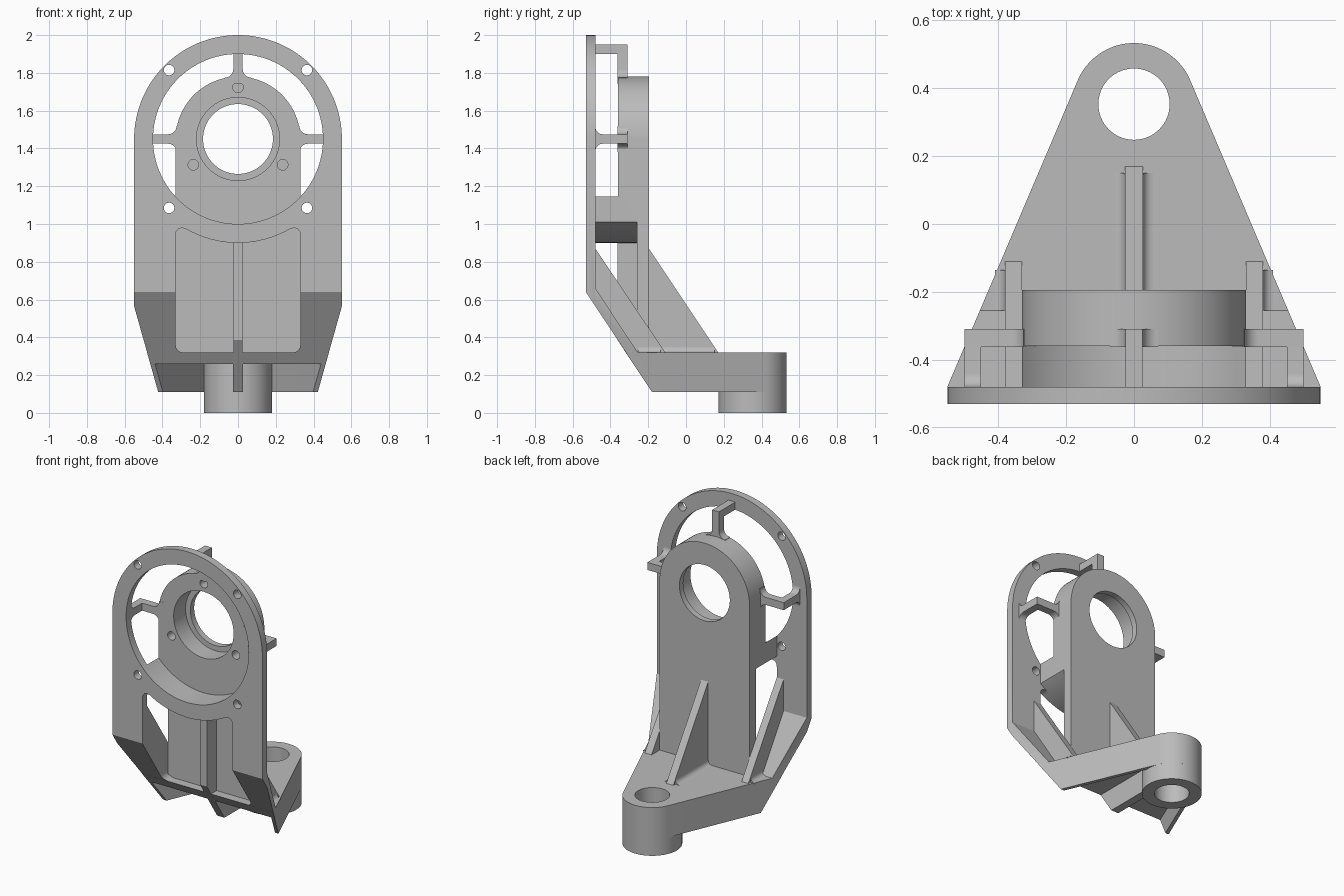
import bpy, bmesh
from math import sin, cos, pi, radians, atan2, acos, hypot
from mathutils import Matrix, Vector

if "Cube" in bpy.data.objects:
    bpy.data.objects.remove(bpy.data.objects["Cube"])

metal = bpy.data.materials.new("light_grey_metal")
metal.use_nodes = True
metal.diffuse_color = (0.5, 0.5, 0.5, 1)
metal.node_tree.nodes["Principled BSDF"].inputs["Base Color"].default_value = (0.5, 0.5, 0.5, 1)
parts = []
AXIS_Z = 1.45   # height of the bearing axis


def prism(name, pts, axis, a, b, keep=True):
    """Extrude a 2D outline along an axis from a to b."""
    place = {"x": lambda p, d: (d, p[0], p[1]),
             "y": lambda p, d: (p[0], d, p[1]),
             "z": lambda p, d: (p[0], p[1], d)}[axis]
    bm = bmesh.new()
    low = [bm.verts.new(place(p, a)) for p in pts]
    high = [bm.verts.new(place(p, b)) for p in pts]
    bm.faces.new(low)
    bm.faces.new(high)
    n = len(pts)
    for i in range(n):
        j = (i + 1) % n
        bm.faces.new((low[i], low[j], high[j], high[i]))
    bmesh.ops.recalc_face_normals(bm, faces=bm.faces)
    me = bpy.data.meshes.new(name)
    bm.to_mesh(me)
    bm.free()
    me.materials.append(metal)
    ob = bpy.data.objects.new(name, me)
    bpy.context.collection.objects.link(ob)
    if keep:
        parts.append(ob)
    return ob


def arc(cx, cy, r, start, end, n=24):
    return [(cx + r * cos(radians(start + (end - start) * i / n)),
             cy + r * sin(radians(start + (end - start) * i / n))) for i in range(n + 1)]


def circle(cx, cy, r, n=64):
    return arc(cx, cy, r, 0, 360, n)[:-1]


def box2d(x0, y0, x1, y1):
    return [(x0, y0), (x1, y0), (x1, y1), (x0, y1)]


def combine(ob, tool, op="DIFFERENCE"):
    """Apply a boolean and discard the tool."""
    m = ob.modifiers.new("cut", "BOOLEAN")
    m.object, m.operation, m.solver = tool, op, "EXACT"
    bpy.context.view_layer.update()
    dg = bpy.context.evaluated_depsgraph_get()
    me = bpy.data.meshes.new_from_object(ob.evaluated_get(dg))
    ob.modifiers.clear()
    ob.data = me
    bpy.data.objects.remove(tool)


def cut(ob, pts, axis, a, b, op="DIFFERENCE"):
    combine(ob, prism("cutter", pts, axis, a, b, False), op)


def arch(r, bottom):
    return [(-r, bottom), (r, bottom)] + arc(0, AXIS_Z, r, 0, 180, 64)


def plan(half_width, r):
    """Tapered foot outline with straight sides tangent to a round tip."""
    cy, py = 0.353, -0.48
    dist = hypot(half_width, py - cy)
    t = (atan2(py - cy, half_width) + acos(r / dist)) * 180 / pi
    return ([(-half_width, -0.6), (half_width, -0.6), (half_width, py)]
            + arc(0, cy, r, t, 180 - t, 40) + [(-half_width, py)])


# Front plate with its sloping lower flank
plate = prism("front_plate", [(-0.53, 2.05), (-0.53, 0.64), (-0.278, 0.26), (-0.215, 0.26),
                              (-0.48, 0.66), (-0.48, 2.05)], "x", -0.6, 0.6)
cut(plate, arch(0.55, 0.1), "y", -0.7, 0, "INTERSECT")
cut(plate, plan(0.55, 0.18), "z", 0, 2.2, "INTERSECT")
cut(plate, circle(0, AXIS_Z, 0.45, 96), "y", -0.7, -0.4)
side = [(0.33, 0.94), (0.327, 0.96), (0.315, 0.975), (0.298, 0.979)]
window = (arc(-0.29, 0.36, 0.04, 180, 270, 8) + arc(0.29, 0.36, 0.04, 270, 360, 8) + side
          + arc(0, AXIS_Z, 0.55, -59.5, -120.5, 32) + [(-x, z) for x, z in reversed(side)])
cut(plate, window, "y", -0.7, -0.1)
for x in (-0.365, 0.365):
    for z in (-0.365, 0.365):
        cut(plate, circle(x, AXIS_Z + z, 0.028, 24), "y", -0.7, -0.4)

# Hollow tapered foot
foot = prism("foot", plan(0.55, 0.18), "z", 0.11, 0.32)
cut(foot, [(-0.319, 0.32), (-0.18, 0.11), (-0.166, 0.09), (0.7, 0.09), (0.7, 0.34), (-0.332, 0.34)],
    "x", -1, 1, "INTERSECT")
cut(foot, plan(0.525, 0.157), "z", 0, 0.26)
cut(foot, circle(0, 0.353, 0.15), "z", -0.1, 0.5)
boss = prism("foot_boss", circle(0, 0.353, 0.18), "z", 0, 0.32)
cut(boss, circle(0, 0.353, 0.105), "z", -0.1, 0.5)
prism("foot_centre_rib", [(-0.28, 0.27), (-0.28, 0.26), (-0.18, 0.11), (0.19, 0.11), (0.19, 0.27)],
      "x", -0.027, 0.027)

# Bearing column: back wall, housing and curved lower collar
column = prism("bearing_column", arch(0.33, 0.3), "y", -0.48, -0.195)
cut(column, circle(0, AXIS_Z, 0.45, 96), "y", -0.6, -0.36)
below = [(-0.5, 0.2), (0.5, 0.2), (0.5, AXIS_Z)] + arc(0, AXIS_Z, 0.55, 0, -180, 96)[1:-1] \
    + [(-0.5, AXIS_Z)]
below = [(-0.6, 0.2), (0.6, 0.2)] + arc(0, AXIS_Z, 0.55, -20, -160, 80)
cut(column, below, "y", -0.6, -0.26)
cut(column, circle(0, AXIS_Z, 0.22), "y", -0.6, -0.235)
cut(column, circle(0, AXIS_Z, 0.185), "y", -0.6, 0)
for a in (90, 210, 330):
    cut(column, circle(0.273 * cos(radians(a)), AXIS_Z + 0.273 * sin(radians(a)), 0.028, 24),
        "y", -0.5, -0.26)

# Column ribs
prism("column_front_rib", [(-0.362, 0.92), (-0.362, 0.385), (-0.28, 0.26), (-0.25, 0.26),
                           (-0.25, 0.92)], "x", -0.025, 0.025)
prism("column_back_rib", [(-0.2, 0.875), (0.17, 0.32), (0.17, 0.31), (-0.2, 0.31)],
      "x", -0.026, 0.026)


def root_fillet(name, x, sx, y0, y1, r=0.03):
    """Concave blend between an upright rib face and the foot top."""
    pts = [(x - sx * 0.01, 0.315), (x - sx * 0.01, 0.32 + r)]
    pts += [(x + sx * (r - r * cos(t * pi / 12)), 0.32 + r - r * sin(t * pi / 12)) for t in range(7)]
    pts += [(x + sx * r, 0.315)]
    prism(name, pts, "y", y0, y1)


for s, label in ((1, "left"), (-1, "right")):
    prism(label + "_side_rib", [(-0.485, 0.877), (-0.11, 0.32), (-0.11, 0.31), (-0.25, 0.31),
                                (-0.485, 0.65)], "x", s * 0.33, s * 0.38)
    root_fillet(label + "_side_rib_fillet", s * 0.38, s, -0.255, -0.135)
    root_fillet(label + "_back_rib_fillet", s * 0.026, s, -0.2, 0.15)


# Bent arms joining plate and housing
def arm(name, angle, flare):
    r = 0.045
    blend = arc(0.025 + r, 1.775 + r, r, 180, 270, 8)
    half = [(0.025, 1.95)] + blend + [(0.07, 1.74)]
    leg = prism(name + "_leg", half + [(-x, z) for x, z in reversed(half)], "y", -0.362, -0.31)
    half = [(0.025, -0.31)]
    if flare:
        half += arc(0.065, -0.44, 0.04, 180, 270, 8)
        half += [(0.065, -0.485)]
    else:
        half += [(0.025, -0.485)]
    bar = prism(name + "_bar", half + [(-x, y) for x, y in reversed(half)], "z", 1.9, 1.95)
    centre = Vector((0, 0, AXIS_Z))
    turn = (Matrix.Translation(centre) @ Matrix.Rotation(radians(angle), 4, "Y")
            @ Matrix.Translation(-centre))
    for ob in (leg, bar):
        ob.data.transform(turn)


arm("top_arm", 0, False)
arm("left_arm", 90, True)
arm("right_arm", -90, True)

# Smooth the round surfaces, keep crisp edges
bpy.ops.object.select_all(action="DESELECT")
for ob in parts:
    ob.select_set(True)
bpy.context.view_layer.objects.active = parts[0]
bpy.ops.object.shade_smooth_by_angle(angle=radians(25))
